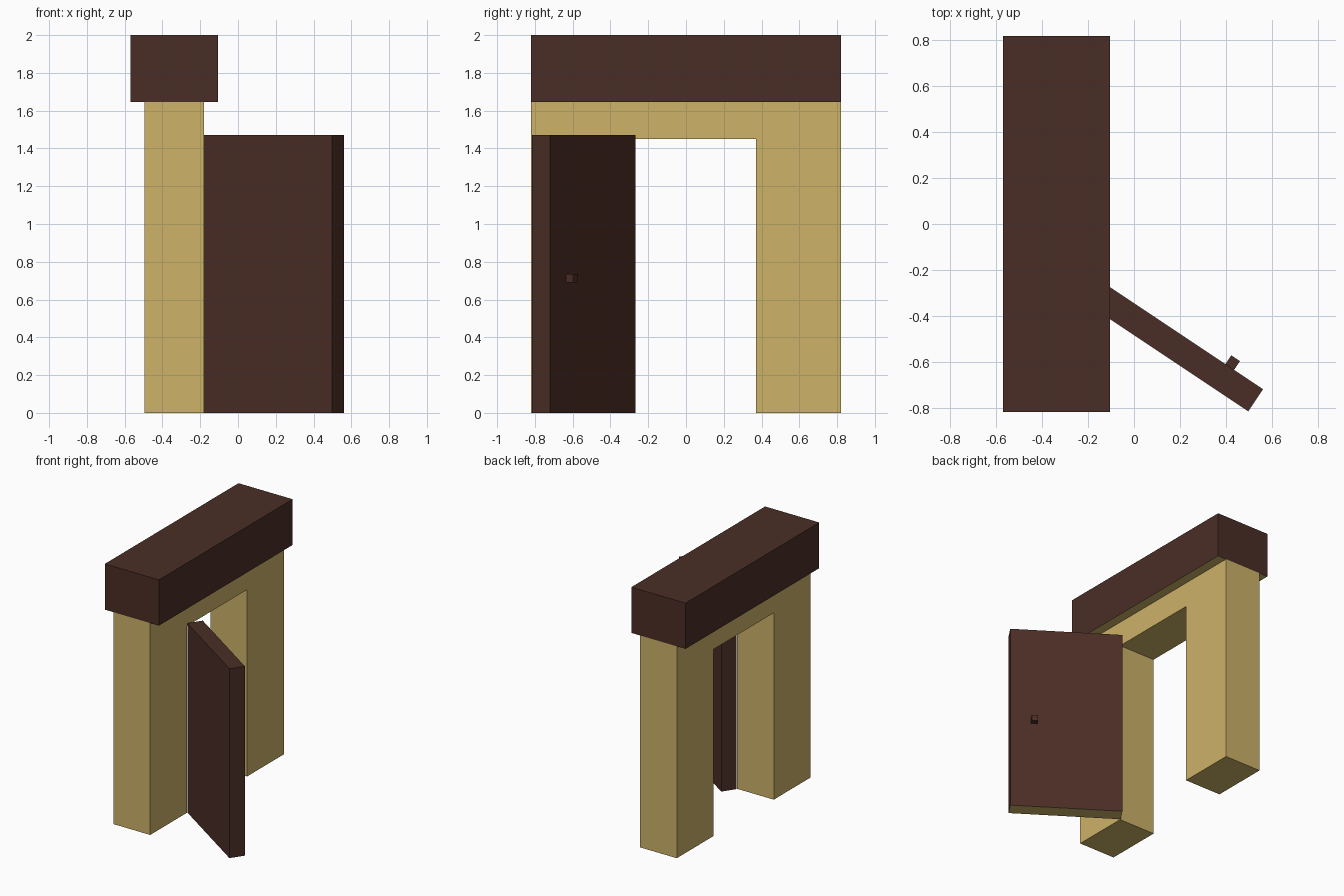
import bpy, bmesh, math
from mathutils import Matrix, Vector

if "Cube" in bpy.data.objects:
    bpy.data.objects.remove(bpy.data.objects["Cube"])


def material(name, rgb):
    m = bpy.data.materials.new(name)
    m.diffuse_color = (*rgb, 1)
    m.use_nodes = True
    m.node_tree.nodes["Principled BSDF"].inputs["Base Color"].default_value = m.diffuse_color
    return m


BROWN = material("dark brown wood", (0.070, 0.027, 0.019))
TAN = material("tan plaster", (0.61, 0.445, 0.14))


def finish(name, bm, mats, tan_below=False):
    """Turn a bmesh into an object; optionally paint downward faces with the second material."""
    bmesh.ops.recalc_face_normals(bm, faces=bm.faces)
    if tan_below:
        for f in bm.faces:
            f.material_index = 1 if f.normal.z < -0.5 else 0
    me = bpy.data.meshes.new(name)
    bm.to_mesh(me)
    bm.free()
    for m in mats:
        me.materials.append(m)
    ob = bpy.data.objects.new(name, me)
    bpy.context.collection.objects.link(ob)
    return ob


def box(name, lo, hi, mats, tan_below=False):
    lo, hi = Vector(lo), Vector(hi)
    bm = bmesh.new()
    bmesh.ops.create_cube(bm, size=1, matrix=Matrix.Translation((lo + hi) / 2)
                          @ Matrix.Diagonal((*(hi - lo), 1)))
    return finish(name, bm, mats, tan_below)


# Wall frame: an upside-down U in the YZ plane, extruded along X
W, OPEN, H, OPEN_H = 0.82, 0.37, 1.645, 1.45
outline = [(-W, 0), (-OPEN, 0), (-OPEN, OPEN_H), (OPEN, OPEN_H),
           (OPEN, 0), (W, 0), (W, H), (-W, H)]
bm = bmesh.new()
face = bm.faces.new([bm.verts.new((-0.495, y, z)) for y, z in outline])
ext = bmesh.ops.extrude_face_region(bm, geom=[face])
bmesh.ops.translate(bm, vec=(0.315, 0, 0),
                    verts=[g for g in ext["geom"] if isinstance(g, bmesh.types.BMVert)])
finish("wall_frame", bm, [TAN])

# Heavy beam on top, with a tan underside
box("top_beam", (-0.57, -W, H), (-0.105, W, 2.0), [BROWN, TAN], True)

# Open door and its knob, built along X and swung about the hinge corner
door = box("door", (0, 0, 0), (0.815, 0.116, 1.47), [BROWN, TAN], True)
knob = box("door_knob", (0.618, 0.11, 0.69), (0.663, 0.162, 0.735), [BROWN])
swing = Matrix.Translation((-0.18, -0.364, 0)) @ Matrix.Rotation(math.radians(-33.7), 4, 'Z')
for ob in (door, knob):
    ob.data.transform(swing)
